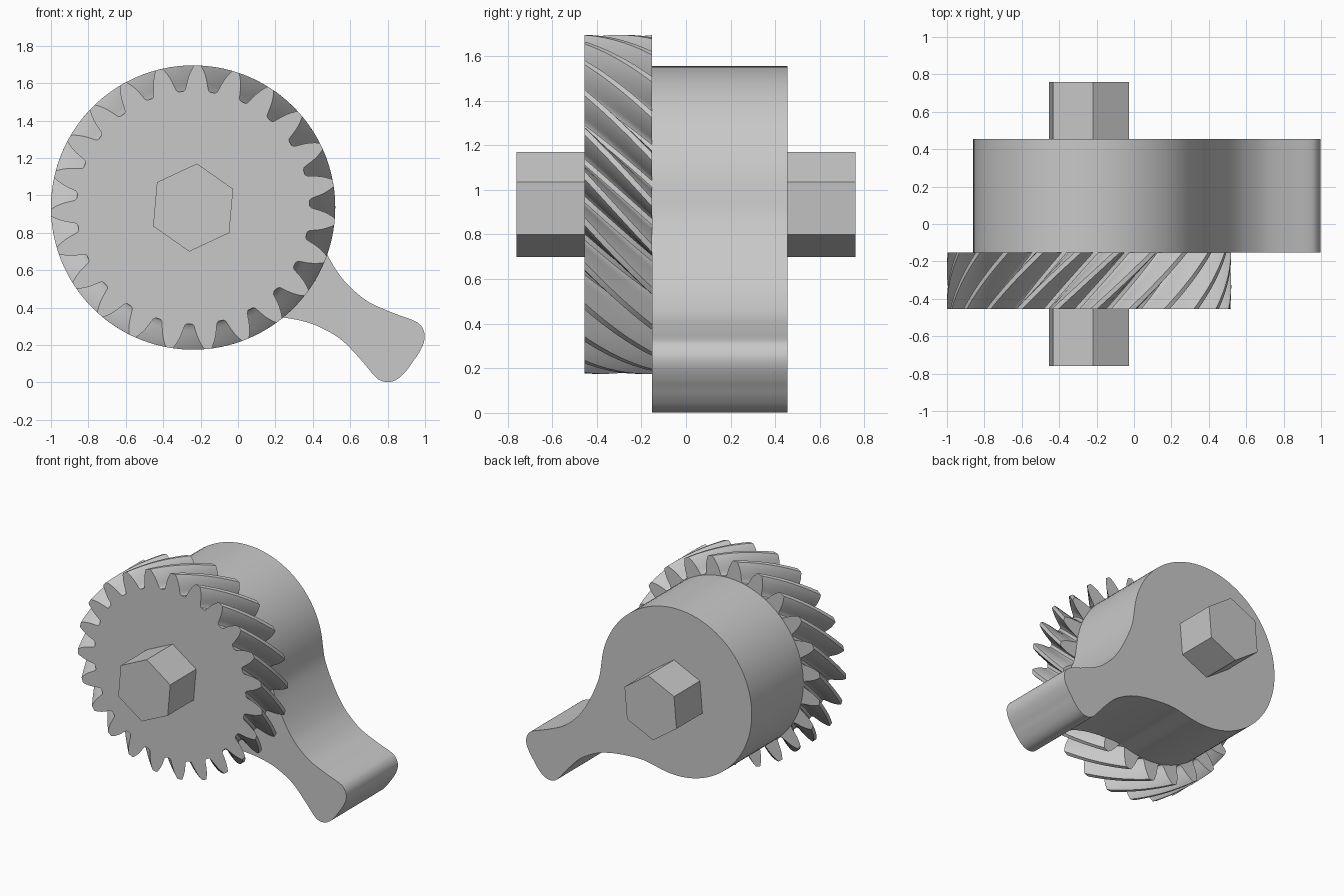
import bpy, bmesh
from math import sin, cos, pi, radians

CX, CZ = -0.24, 0.935          # common axis of all parts
TEETH = 23

if "Cube" in bpy.data.objects:
    bpy.data.objects.remove(bpy.data.objects["Cube"], do_unlink=True)

grey = bpy.data.materials.new("light_grey")
grey.use_nodes = True
colour = (0.58, 0.58, 0.58, 1)
grey.diffuse_color = colour
grey.node_tree.nodes["Principled BSDF"].inputs["Base Color"].default_value = colour


def prism(name, outline, y0, y1, turn=0.0, steps=1):
    """Sweep a closed (x, z) outline along y, optionally twisting it."""
    bm = bmesh.new()
    rings = []
    for s in range(steps + 1):
        t = s / steps
        c, n = cos(turn * t), sin(turn * t)
        y = y0 + (y1 - y0) * t
        rings.append([bm.verts.new((CX + x * c - z * n, y, CZ + x * n + z * c))
                      for x, z in outline])
    count = len(outline)
    for a, b in zip(rings, rings[1:]):
        for i in range(count):
            j = (i + 1) % count
            bm.faces.new((a[i], a[j], b[j], b[i]))
    bm.faces.new(rings[0])
    bm.faces.new(rings[-1])
    bmesh.ops.recalc_face_normals(bm, faces=bm.faces)
    mesh = bpy.data.meshes.new(name)
    bm.to_mesh(mesh)
    bm.free()
    mesh.materials.append(grey)
    ob = bpy.data.objects.new(name, mesh)
    bpy.context.collection.objects.link(ob)
    bpy.ops.object.select_all(action='DESELECT')
    ob.select_set(True)
    bpy.context.view_layer.objects.active = ob
    bpy.ops.object.shade_smooth_by_angle(angle=radians(30))
    return ob


def polar(r, a):
    return (r * cos(a), r * sin(a))


def spline(pts, n=5):
    """Catmull-Rom curve through the inner points."""
    out = []
    for p, q, r, s in zip(pts, pts[1:], pts[2:], pts[3:]):
        for k in range(n):
            t = k / n
            out.append(tuple(0.5 * (2 * b + (c - a) * t
                       + (2 * a - 5 * b + 4 * c - d) * t * t
                       + (3 * b - a - 3 * c + d) * t ** 3)
                       for a, b, c, d in zip(p, q, r, s)))
    return out


# Helical gear: (radius, half thickness) up one tooth flank, mirrored
flank = [(0.623, 0.071), (0.632, 0.062), (0.655, 0.057), (0.68, 0.052),
         (0.705, 0.045), (0.73, 0.035), (0.748, 0.026), (0.76, 0.018)]
gear = []
for k in range(TEETH):
    mid = radians(88.2) + k * 2 * pi / TEETH
    gear += [polar(r, mid - h / r) for r, h in flank]
    gear.append(polar(0.76, mid))
    gear += [polar(r, mid + h / r) for r, h in reversed(flank)]
prism("helical_gear", gear, -0.455, -0.152, radians(-25), 10)

# Lever: round body flowing into a flared handle, mirrored about its axis
start = radians(40)
handle = [polar(0.62, start + 0.15), polar(0.62, start), (0.57, 0.305),
          (0.72, 0.212), (0.84, 0.157), (0.94, 0.132), (1.06, 0.125),
          (1.2, 0.152), (1.31, 0.181), (1.36, 0.181), (1.402, 0.155),
          (1.426, 0.11), (1.435, 0.05), (1.435, 0), (1.435, -0.05)]
half = spline(handle)
arc = [polar(0.62, start + (2 * pi - 2 * start) * i / 72) for i in range(1, 72)]
lever = half + [(u, -v) for u, v in reversed(half)] + arc[::-1]
c, s = cos(radians(-35)), sin(radians(-35))
lever = [(u * c - v * s, u * s + v * c) for u, v in lever]
prism("lever_body", lever, -0.152, 0.455)

# Hexagonal shaft through both
prism("hex_shaft", [polar(0.236, radians(85 + 60 * i)) for i in range(6)], -0.76, 0.76)
